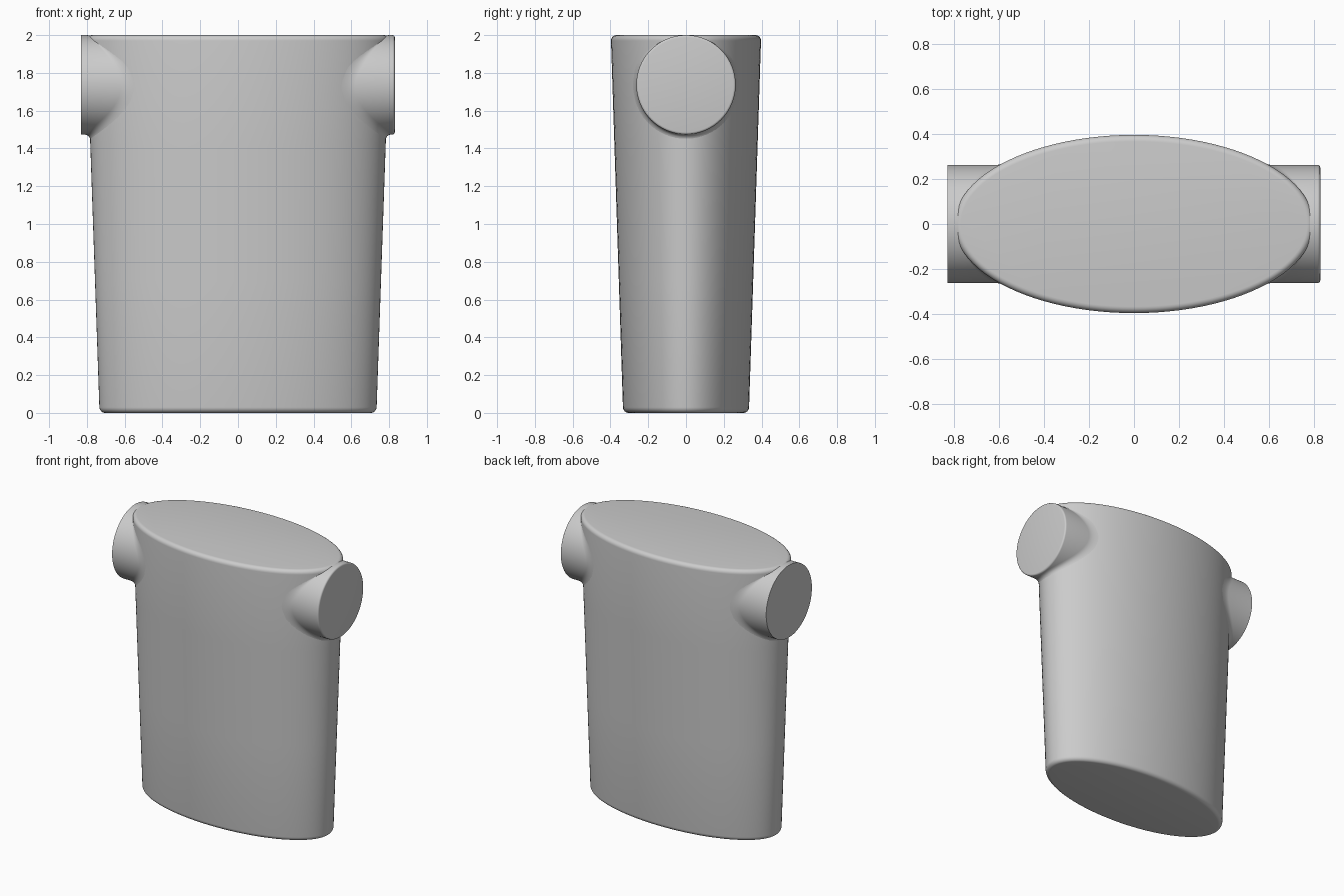
import bpy, bmesh, math

if "Cube" in bpy.data.objects:
    bpy.data.objects.remove(bpy.data.objects["Cube"])

grey = bpy.data.materials.new("plain grey")
grey.diffuse_color = (0.6, 0.6, 0.6, 1)
grey.use_nodes = True
grey.node_tree.nodes["Principled BSDF"].inputs["Base Color"].default_value = grey.diffuse_color
N = 96


def loft(name, rings, angle=40):
    """Skin closed rings of points and cap both ends."""
    bm = bmesh.new()
    loops = [[bm.verts.new(p) for p in ring] for ring in rings]
    for a, b in zip(loops, loops[1:]):
        for i in range(len(a)):
            j = (i + 1) % len(a)
            bm.faces.new((a[i], a[j], b[j], b[i]))
    bm.faces.new(loops[0])
    bm.faces.new(loops[-1])
    bmesh.ops.recalc_face_normals(bm, faces=bm.faces)
    mesh = bpy.data.meshes.new(name)
    bm.to_mesh(mesh)
    bm.free()
    obj = bpy.data.objects.new(name, mesh)
    bpy.context.collection.objects.link(obj)
    mesh.materials.append(grey)
    bpy.ops.object.select_all(action='DESELECT')
    obj.select_set(True)
    bpy.context.view_layer.objects.active = obj
    bpy.ops.object.shade_smooth_by_angle(angle=math.radians(angle))
    return obj


def half_size(z):
    """Half width and half depth of the tapered body at height z."""
    return 0.733 + 0.0345 * z, 0.333 + 0.0325 * z


# Body: tapered ellipse with rounded rims
R = 0.03
profile = []
for k in range(7):
    t = k / 6 * math.pi / 2
    profile.append((R * (1 - math.sin(t)), R * (1 - math.cos(t))))   # inset, height
profile += [(0, 0.7), (0, 1.4)]
profile += [(i, 2 - z) for i, z in reversed(profile[:7])]
body = []
for inset, z in profile:
    a, b = half_size(z)
    body.append([((a - inset) * math.cos(2 * math.pi * i / N),
                  (b - inset) * math.sin(2 * math.pi * i / N), z) for i in range(N)])
loft("body", body)

# Side pins: round stubs that flare into the body with a small fillet
PIN_R, PIN_Z, END, FILLET = 0.263, 1.737, 0.83, 0.035


def body_x(y, z):
    a, b = half_size(z)
    return a * math.sqrt(max(0, 1 - (y / b) ** 2))


def pin(name, side, edge):
    rings = []

    def add(func):
        ring = []
        for i in range(N):
            t = 2 * math.pi * i / N
            x, r = func(math.cos(t), math.sin(t))
            ring.append((side * x, r * math.cos(t), PIN_Z + r * math.sin(t)))
        rings.append(ring)

    # rounded or sharp outer rim
    for k in range(5 if edge else 1):
        u = k / 4 * math.pi / 2
        add(lambda c, s: (END - edge * (1 - math.sin(math.pi / 2 - u)),
                          PIN_R - edge * (1 - math.sin(u))))
    # concave fillet, fading out where the pin meets the top
    for k in range(7):
        u = k / 6

        def blend(c, s):
            f = FILLET * min(1, max(0, (0.9 - s) / 0.5))
            x1 = body_x(PIN_R * c, PIN_Z + PIN_R * s)
            r2 = PIN_R + f
            x2 = body_x(r2 * c, PIN_Z + r2 * s)
            x0 = min(x1 + f, END - edge - 0.002)
            w0, w1, w2 = (1 - u) ** 2, 2 * u * (1 - u), u * u
            return (w0 * x0 + w1 * x1 + w2 * x2 - 0.002 * u,
                    PIN_R + w2 * f)
        add(blend)
    # hidden inner end
    add(lambda c, s: (0.45, PIN_R * 0.8))
    loft(name, rings)


pin("right_pin", 1, 0.012)
pin("left_pin", -1, 0)
